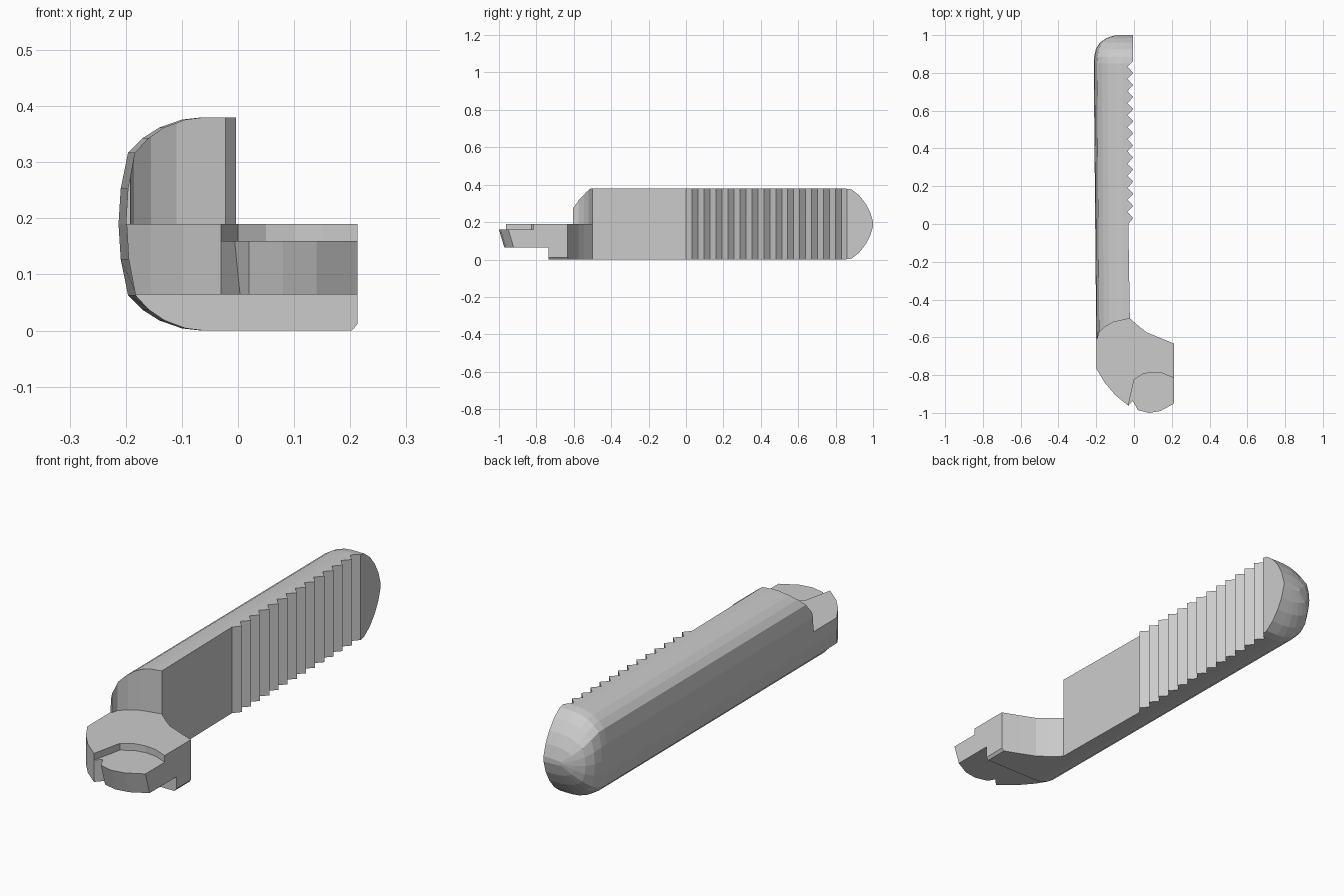
import bpy, bmesh

if "Cube" in bpy.data.objects:
    bpy.data.objects.remove(bpy.data.objects["Cube"])


def loft(name, rings):
    """Skin a closed solid through rings that share one point count."""
    bm = bmesh.new()
    vs = [[bm.verts.new(p) for p in ring] for ring in rings]
    n = len(rings[0])
    for a, b in zip(vs, vs[1:]):
        for i in range(n):
            j = (i + 1) % n
            bm.faces.new((a[i], a[j], b[j], b[i]))
    bm.faces.new(vs[0])
    bm.faces.new(vs[-1])
    bmesh.ops.recalc_face_normals(bm, faces=bm.faces)
    me = bpy.data.meshes.new(name)
    bm.to_mesh(me)
    bm.free()
    ob = bpy.data.objects.new(name, me)
    bpy.context.collection.objects.link(ob)
    return ob


def cut(body, pts, z0, z1, slant=0.0):
    """Subtract a vertical prism; slant leans the right-hand front wall."""
    rings = [[(x, y + (slant * (0.16 - z) if x > 0 else 0), z) for x, y in pts]
             for z in (z0, z1)]
    tool = loft("cutter", rings)
    tool.hide_render = True
    m = body.modifiers.new("cut", 'BOOLEAN')
    m.operation, m.solver, m.object = 'DIFFERENCE', 'EXACT', tool
    bpy.context.view_layer.objects.active = body
    bpy.ops.object.modifier_apply(modifier=m.name)
    bpy.data.objects.remove(tool)


# Blank: rounded left side, square right side, domed at the back end
low = [(0.213, 0.012), (0.203, 0), (-0.065, 0), (-0.1, 0.004), (-0.14, 0.018),
       (-0.17, 0.037), (-0.196, 0.063), (-0.209, 0.127), (-0.213, 0.19)]
profile = low + [(x, 0.38 - z) for x, z in reversed(low[:-1])]
stations = [(-1.05, 0.92, 1), (0.85, 1, 1), (0.885, 0.99, 0.97), (0.925, 0.95, 0.81),
            (0.96, 0.85, 0.58), (0.985, 0.68, 0.33), (1.0, 0.45, 0.06)]
body = loft("grip_lever", [
    [(x * sx if x < 0 else x, y, 0.19 + (z - 0.19) * sz) for x, z in profile]
    for y, sx, sz in stations])

# Right side: neck curve, flat shank, then the row of teeth
side = [(0.3, -0.66), (0.205, -0.63), (0.13, -0.6), (0.07, -0.575),
        (0.03, -0.545), (-0.022, -0.5), (-0.03, 0.0)]
pitch = 0.064
for i in range(13):
    side += [(-0.004, pitch * (i + 0.5)), (-0.034, pitch * (i + 1))]
side += [(-0.004, 0.862), (-0.004, 1.1), (0.3, 1.1)]
cut(body, side, -0.1, 0.5)

# Curved shoulder where the handle steps down to the head
cut(body, [(-0.3, -0.605), (-0.192, -0.605), (-0.185, -0.575), (-0.155, -0.545),
           (-0.11, -0.52), (-0.022, -0.5), (0.3, -0.45), (0.3, -1.2), (-0.3, -1.2)],
    0.19, 0.5)

# Rounded, undercut front of the head
cut(body, [(-0.25, -0.69), (-0.2, -0.765), (-0.155, -0.84), (-0.1, -0.905),
           (-0.03, -0.962), (0.02, -0.985), (0.08, -1.0), (0.14, -0.99),
           (0.213, -0.95), (0.3, -0.9), (0.3, -1.3), (-0.3, -1.3)],
    -0.1, 0.4, slant=0.3)

# Step under the head
cut(body, [(-0.3, -0.735), (0.3, -0.735), (0.3, -1.3), (-0.3, -1.3)], -0.1, 0.064)

# Shallow round seat on top of the head
cut(body, [(-0.045, -1.03), (0, -0.825), (0.05, -0.793), (0.1, -0.785),
           (0.15, -0.79), (0.21, -0.815), (0.25, -0.82), (0.25, -1.1), (-0.05, -1.1)],
    0.16, 0.3)
